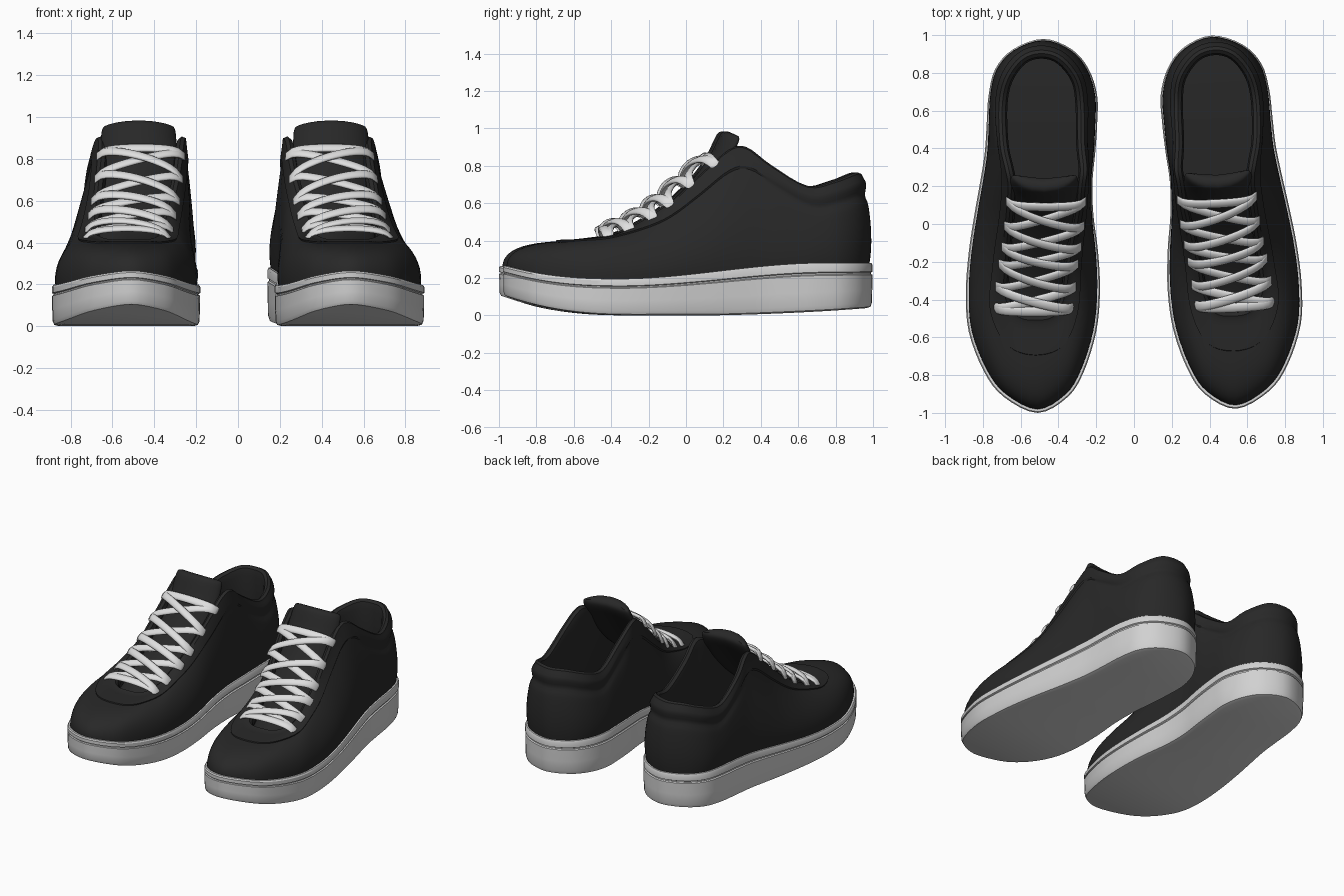
import bpy, bmesh, math
from mathutils import Vector, Matrix

if "Cube" in bpy.data.objects:
    bpy.data.objects.remove(bpy.data.objects["Cube"])


def material(name, c):
    m = bpy.data.materials.new(name)
    m.diffuse_color = (c, c, c, 1)
    m.use_nodes = True
    m.node_tree.nodes["Principled BSDF"].inputs["Base Color"].default_value = m.diffuse_color
    return m


BLACK = material("soft black", 0.021)
SOLE = material("sole light grey", 0.64)
LACE = material("lace white", 0.74)


def place(p, side):
    # left shoe is modelled in place; right one is mirrored and turned slightly
    if side == "left":
        return p
    q = Vector((-p.x - 0.53, p.y + 0.4, p.z))
    return Matrix.Rotation(0.05, 3, 'Z') @ q + Vector((0.53, -0.378, 0))


def loft(bm, rings, side, cap_start=False, cap_end=False):
    """Bridge closed rings; caps are strips joining mirrored ring points."""
    n = len(rings[0])
    vs = [[bm.verts.new(place(p, side)) for p in r] for r in rings]
    for a, b in zip(vs, vs[1:]):
        for i in range(n):
            j = (i + 1) % n
            bm.faces.new((a[i], a[j], b[j], b[i]))
    for on, r in ((cap_start, vs[0]), (cap_end, vs[-1])):
        if on:
            for i in range(n // 2):
                q = [r[i], r[i + 1], r[n - i - 1], r[(n - i) % n]]
                bm.faces.new(list(dict.fromkeys(q)))


def finish(bm, name, mat, angle=32):
    bmesh.ops.recalc_face_normals(bm, faces=bm.faces)
    me = bpy.data.meshes.new(name)
    bm.to_mesh(me)
    bm.free()
    me.materials.append(mat)
    for p in me.polygons:
        p.use_smooth = True
    me.set_sharp_from_angle(angle=math.radians(angle))
    bpy.context.collection.objects.link(bpy.data.objects.new(name, me))


def catmull(keys, n, closed=True):
    out, k = [], len(keys)
    for i in range(k if closed else k - 1):
        ix = [(i + d) % k if closed else min(max(i + d, 0), k - 1) for d in (-1, 0, 1, 2)]
        a, b, c, d = (keys[m] for m in ix)
        for s in range(n):
            t = s / n
            out.append([0.5 * (2 * q + (r - p) * t + (2 * p - 5 * q + 4 * r - u) * t * t
                               + (3 * q - p - 3 * r + u) * t ** 3) for p, q, r, u in zip(a, b, c, d)])
    if not closed:
        out.append(list(keys[-1]))
    return out


def normals(pts):
    n, res = len(pts), []
    for i in range(n):
        t = pts[(i + 1) % n] - pts[i - 1]
        res.append(Vector((-t.y, t.x, 0)).normalized())
    return res


def z_top(y):
    t = min(max((y + 0.4) / 1.1, 0), 1)
    return 0.195 + 0.085 * t * t * (3 - 2 * t) + 0.07 * max((-y - 0.4) / 0.6, 0) ** 2.5


def z_bot(y):
    return 0.1 * max((-y - 0.3) / 0.7, 0) ** 2.5 + 0.04 * max((y - 0.1) / 0.9, 0) ** 1.5


# toe to heel: sole y, outer x, inner x | opening y, outer x, inner x, z | toe roundness
ROWS = [
    (-1.00, -.51, -.51, -.52, -.525, -.525, .400, 1),
    (-.915, -.69, -.35, -.51, -.60, -.44, .400, .95),
    (-.78, -.795, -.265, -.46, -.66, -.385, .410, .8),
    (-.57, -.875, -.20, -.36, -.70, -.35, .440, .5),
    (-.36, -.890, -.18, -.22, -.695, -.33, .515, .22),
    (-.15, -.875, -.19, -.10, -.685, -.31, .600, .08),
    (.05, -.845, -.215, .05, -.67, -.28, .740, 0),
    (.22, -.815, -.22, .20, -.66, -.265, .870, 0),
    (.38, -.79, -.205, .29, -.675, -.255, .885, 0),
    (.53, -.78, -.195, .42, -.705, -.265, .795, 0),
    (.68, -.77, -.195, .62, -.715, -.265, .685, 0),
    (.82, -.735, -.24, .77, -.685, -.29, .710, 0),
    (.925, -.64, -.33, .885, -.60, -.38, .752, 0),
    (.98, -.48, -.48, .92, -.49, -.49, .755, 0)]
KEYS = [(r[1], r[0], r[4], r[3], r[6], r[7]) for r in ROWS]
KEYS += [(r[2], r[0], r[5], r[3], r[6], r[7]) for r in ROWS[-2:0:-1]]
DATA = catmull(KEYS, 4)
BASE = [Vector((d[0], d[1], 0)) for d in DATA]
TOP = [Vector((d[2], d[3], d[4])) for d in DATA]
N_BASE, N_TOP = normals(BASE), normals(TOP)


def build_sole(side):
    # (outward offset, height fraction): rounded foot, wall, groove, top lip
    prof = [(-.035, 0), (-.012, .03), (-.004, .12), (-.002, .4), (-.001, .74), (-.009, .76),
            (-.009, .79), (.0, .81), (.0, .95), (-.006, 1), (-.05, 1)]
    rings = []
    for off, f in prof:
        ring = []
        for p, n in zip(BASE, N_BASE):
            q = p + n * off
            q.z = z_bot(p.y) * (1 - f) + z_top(p.y) * f
            ring.append(q)
        rings.append(ring)
    bm = bmesh.new()
    loft(bm, rings, side, True, True)
    finish(bm, side + "_sole", SOLE)


def build_upper(side):
    vs = [0, .07, .14, .22, .3, .38, .46, .54, .6, .66, .7, .74, .772, .785, .82, .86, .9, .95, 1]
    cols = []
    for d, b, t, nb, nt in zip(DATA, BASE, TOP, N_BASE, N_TOP):
        w = min(max(d[5], 0), 1)
        p0 = b - nb * 0.018
        p0.z = z_top(b.y) - 0.01
        h = t.z - p0.z
        out = Vector((p0.x - t.x, p0.y - t.y, 0)).normalized()
        p1 = p0 + Vector((0, 0, h * (.35 + .5 * w))) + nb * 0.03 * (1 - w)
        p2 = t + out * (.035 + .245 * w) - Vector((0, 0, .12 * (1 - w) ** 2))
        heel = min(max((t.y - 0.3) / 0.25, 0), 1)
        col = []
        for v in vs:
            u = 1 - v
            p = p0 * u ** 3 + p1 * 3 * u * u * v + p2 * 3 * u * v * v + t * v ** 3
            # raised lace panel, padded collar with a crease below it
            step = 0.01 * (v > .78) * (1 - heel)
            pad = .012 * math.exp(-((v - .88) / .07) ** 2) - .01 * math.exp(-((v - .72) / .05) ** 2)
            col.append(p + (nb + Vector((0, 0, 1))) * 0.7 * step + nb * heel * pad)
        # rolled edge and lining down to the insole
        e = col[-1]
        for i, z in ((.018, .008), (.036, -.006), (.045, -.05)):
            col.append(e - nt * i + Vector((0, 0, z)))
        f = b - nb * 0.075
        f.z = z_top(b.y) + 0.03
        col.append(col[-1].lerp(f, 0.5))
        col.append(f)
        cols.append(col)
    bm = bmesh.new()
    loft(bm, [list(r) for r in zip(*cols)], side, False, True)
    finish(bm, side + "_upper", BLACK)


def build_tongue(side):
    # y, z, centre x, half width, half thickness
    path = catmull([(-.52, .36, -.525, .11, .02), (-.3, .435, -.515, .15, .025),
                    (-.1, .57, -.49, .165, .03), (.05, .72, -.475, .175, .03),
                    (.14, .84, -.472, .18, .035), (.185, .915, -.475, .18, .042),
                    (.205, .955, -.475, .175, .04), (.213, .972, -.475, .165, .026),
                    (.216, .978, -.475, .14, .008)], 3, False)
    rings = []
    for i, (y, z, x, hw, th) in enumerate(path):
        a, b = path[max(i - 1, 0)], path[min(i + 1, len(path) - 1)]
        t = Vector((0, b[0] - a[0], b[1] - a[1])).normalized()
        n = Vector((0, -t.z, t.y))
        ring = []
        for k in range(24):
            ang = 2 * math.pi * k / 24
            c, s = math.cos(ang), math.sin(ang)
            c = math.copysign(abs(c) ** .7, c)
            ring.append(Vector((x + hw * c, y, z)) + n * (th * s - .045 * c * c))
        rings.append(ring)
    bm = bmesh.new()
    loft(bm, rings, side, True, True)
    finish(bm, side + "_tongue", BLACK, 50)


def build_laces(side):
    eyelets = [(.11, .825, -.465), (-.02, .715, -.475), (-.13, .61, -.49),
               (-.22, .54, -.505), (-.34, .47, -.52), (-.45, .43, -.53)]
    bm = bmesh.new()

    def strap(a, b, lift):
        # flat strap arched from the left eyelet of row a to the right one of row b
        p = Vector((a[2] - .212, a[0], a[1]))
        q = Vector((b[2] + .212, b[0], b[1]))
        slope = 0.4 if (a[0] + b[0]) < -.6 else 0.75
        n = Vector((0, -slope, 1)).normalized()
        wdir = Vector((0, n.z, -n.y))
        rings = []
        for i in range(15):
            s = -1 + 2 * i / 14
            c = p.lerp(q, i / 14) + n * (.034 + lift * (1 - s * s) - .02 * s * s - .034 * s ** 8)
            ring = []
            for k in range(12):
                ang = 2 * math.pi * k / 12
                ring.append(c + wdir * .027 * math.cos(ang) + n * .013 * math.sin(ang))
            rings.append(ring)
        loft(bm, rings, side, True, True)

    strap(eyelets[0], eyelets[0], .0)
    strap(eyelets[-1], eyelets[-1], .006)
    for a, b in zip(eyelets, eyelets[1:]):
        strap(b, a, .0)
        strap(a, b, .022)
    finish(bm, side + "_laces", LACE, 60)


for side in ("left", "right"):
    build_sole(side)
    build_upper(side)
    build_tongue(side)
    build_laces(side)
